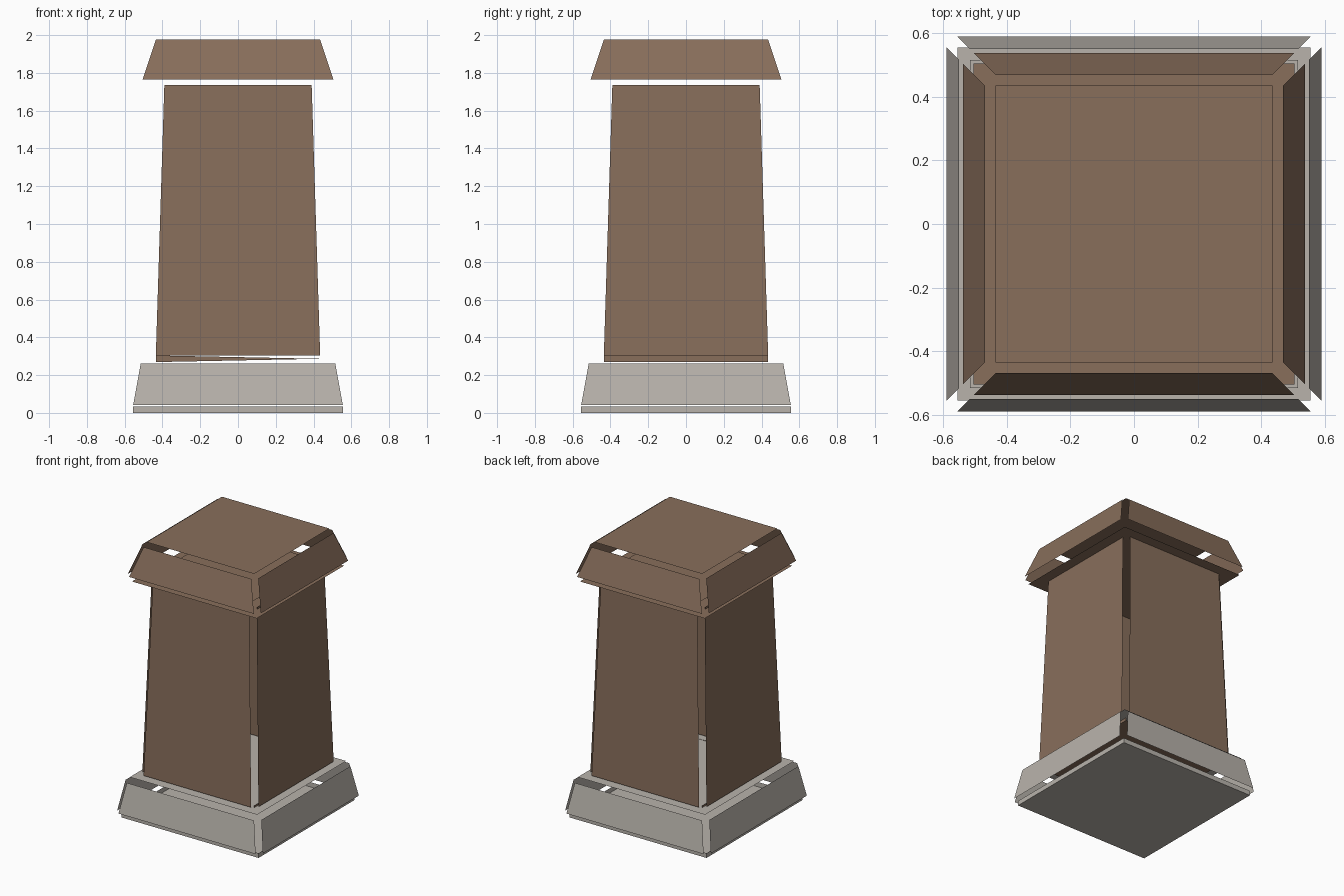
import bpy
import bmesh
from mathutils import Vector

cube = bpy.data.objects.get("Cube")
if cube:
    bpy.data.objects.remove(cube, do_unlink=True)

GAP = 0.035  # distance each loose panel floats away from its core block


def make_material(name, color):
    mat = bpy.data.materials.new(name)
    mat.use_nodes = True
    mat.diffuse_color = color
    mat.node_tree.nodes["Principled BSDF"].inputs["Base Color"].default_value = color
    return mat


def square(half, z):
    return [Vector((sx * half, sy * half, z))
            for sx, sy in ((-1, -1), (1, -1), (1, 1), (-1, 1))]


def add_object(name, faces, mat):
    bm = bmesh.new()
    for corners in faces:
        bm.faces.new([bm.verts.new(c) for c in corners])
    mesh = bpy.data.meshes.new(name)
    bm.to_mesh(mesh)
    bm.free()
    mesh.materials.append(mat)
    obj = bpy.data.objects.new(name, mesh)
    bpy.context.collection.objects.link(obj)
    return obj


def side_faces(low, high):
    return [[low[i], low[(i + 1) % 4], high[(i + 1) % 4], high[i]] for i in range(4)]


def loose_panels(name, half_low, half_high, z_low, z_high, mat):
    """Tapered block whose six faces are separate, pushed out along their normals."""
    low, high = square(half_low, z_low), square(half_high, z_high)
    panels = side_faces(low, high) + [high, low[::-1]]
    moved = []
    for p in panels:
        normal = (p[1] - p[0]).cross(p[2] - p[1]).normalized()
        moved.append([c + normal * GAP for c in p])
    return add_object(name, moved, mat)


brown = make_material("warm_brown", (0.246, 0.156, 0.105, 1))
stone = make_material("pale_stone", (0.48, 0.45, 0.41, 1))

# Three stacked blocks
loose_panels("stone_base", 0.555, 0.515, 0.035, 0.255, stone)
loose_panels("pillar_body", 0.435, 0.39, 0.304, 1.734, brown)
loose_panels("pillar_cap", 0.505, 0.435, 1.755, 1.965, brown)

# Upright rim around the bottom plate of the base
add_object("base_rim", side_faces(square(0.555, 0), square(0.555, GAP)), stone)

# Partial rim under the body: full on the two sides, a sliver in front
rim = side_faces(square(0.435, 0.269), square(0.435, 0.304))
front = rim[0]
sliver = [front[0], (front[1] + front[2]) / 2, front[3]]
add_object("body_rim", [sliver, rim[1], rim[3]], brown)
